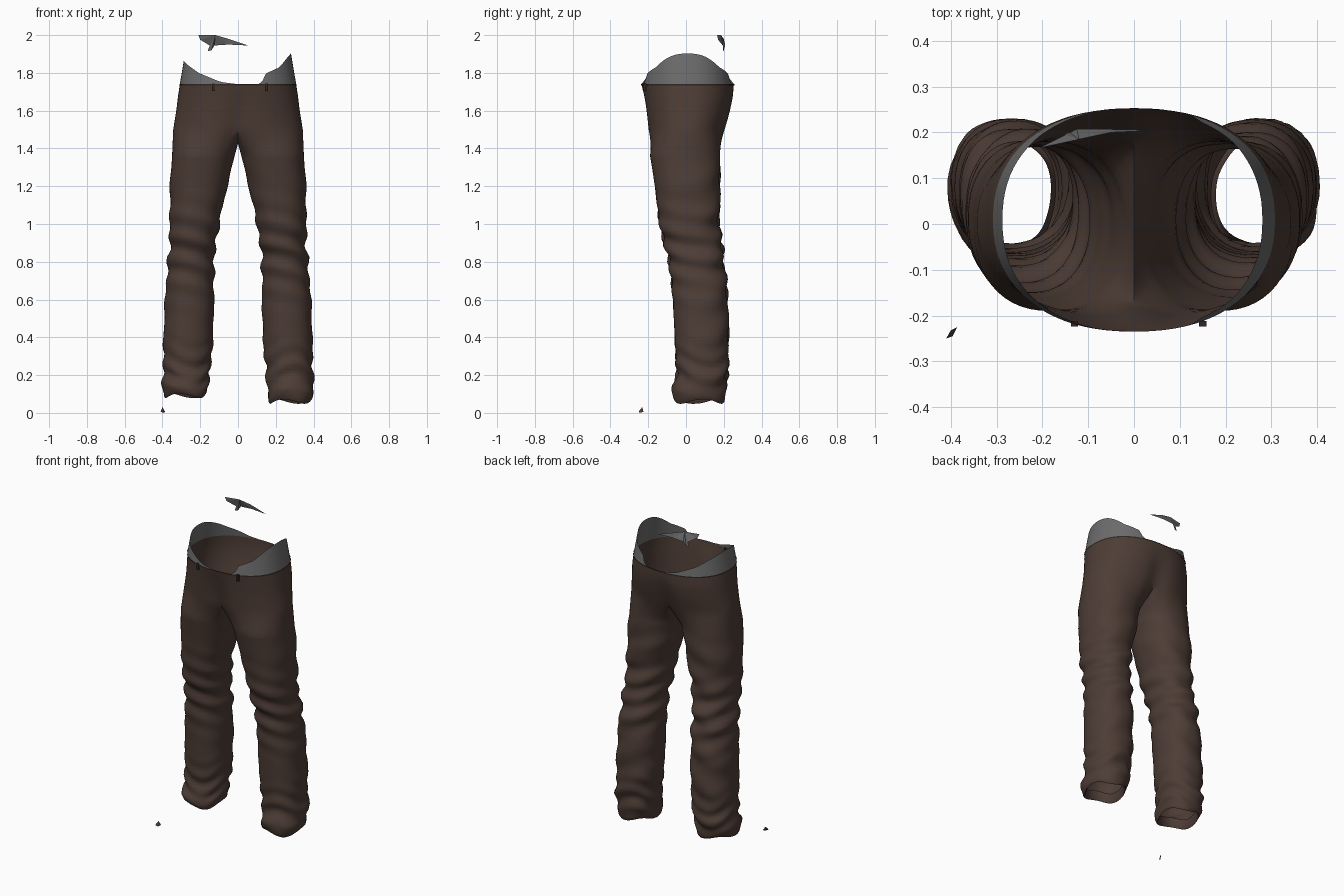
import bpy, bmesh, math
from mathutils import Vector

if "Cube" in bpy.data.objects:
    bpy.data.objects.remove(bpy.data.objects["Cube"])


def material(name, rgb):
    m = bpy.data.materials.new(name)
    m.diffuse_color = (*rgb, 1)
    m.use_nodes = True
    m.node_tree.nodes["Principled BSDF"].inputs["Base Color"].default_value = m.diffuse_color
    return m


BROWN = material("brown_cloth", (0.075, 0.046, 0.036))
GREY = material("grey_lining", (0.15, 0.15, 0.15))
DARK = material("dark_stitching", (0.03, 0.02, 0.016))

# Hip sections: z, half width, front y, back y
HIPS = [(1.74, .308, -.235, .253), (1.68, .317, -.226, .253), (1.6, .327, -.216, .24),
        (1.5, .343, -.205, .212)]
# Leg sections: z, inner x, outer x, front y, back y
LEGS = [(1.36, .018, .349, -.19, .18), (1.2, .056, .36, -.165, .18), (1.0, .10, .362, -.14, .175),
        (.9, .115, .362, -.115, .187), (.8, .127, .37, -.09, .2), (.6, .127, .387, -.07, .22),
        (.4, .132, .394, -.06, .225), (.2, .15, .397, -.05, .218), (.13, .16, .40, -.078, .21),
        (.09, .165, .393, -.065, .2)]
OUT, INN = 40, 14          # points on the outer arc and on the inseam arc
SWEEP = math.radians(140)  # leg angle where the outer arc ends


def sections(table, step):
    """Densely interpolate a table of sections from top to bottom."""
    rows = []
    for i in range(len(table) - 1):
        p = [table[max(0, min(len(table) - 1, i + k))] for k in (-1, 0, 1, 2)]
        n = max(1, round((p[1][0] - p[2][0]) / step))
        for j in range(n):
            t = j / n
            row = []
            for a, b, c, d in zip(*p):
                m0, m1 = (c - a) / 2, (d - b) / 2
                lim = abs(c - b) * 1.5
                m0, m1 = max(-lim, min(lim, m0)), max(-lim, min(lim, m1))
                row.append((2*t**3 - 3*t*t + 1) * b + (t**3 - 2*t*t + t) * m0
                           + (3*t*t - 2*t**3) * c + (t**3 - t*t) * m1)
            rows.append(row)
    return rows + [list(table[-1])]


def oval(a, n=2.25):
    c, s = math.cos(a), math.sin(a)
    return (math.copysign(abs(c) ** (2 / n), c), math.copysign(abs(s) ** (2 / n), s))


def lerp_table(pts, x):
    for (a, u), (b, v) in zip(pts, pts[1:]):
        if x <= b:
            return u + (v - u) * (x - a) / (b - a)
    return pts[-1][1]


def hip_ring(z, rx, yf, yb, side):
    ring = []
    for i in range(OUT + 1):
        c, s = oval(-math.pi / 2 + math.pi * i / OUT)
        x, cy, ry = rx * max(c, 0), (yf + yb) / 2, (yb - yf) / 2
        if i in (0, OUT):
            x = 0
        low = max(0, min(1, (1.72 - z) / .22))
        y = cy + ry * s * (1 - .14 * low * math.exp(-(x / .06) ** 2))
        ring.append(Vector((side * x, y, z)))
    return ring


def leg_ring(z, xi, xo, yf, yb, side, fold=1.0):
    angles = [-SWEEP + 2 * SWEEP * i / OUT for i in range(OUT + 1)]
    gap = 2 * math.pi - 2 * SWEEP
    angles += [SWEEP + gap * (i + 1) / (INN + 1) for i in range(INN)]
    # Cloth folds gather at the knee, behind the thigh and above the hem
    knee = math.exp(-((z - .85) / .2) ** 2)
    hem = math.exp(-((z - .22) / .12) ** 2)
    ring = []
    for a in angles:
        c, s = oval(a)
        back = .5 + .5 * math.sin(a)
        w = .011 * knee * math.sin(z * 52 + 2.2 * math.sin(a + side) + side)
        w += .010 * hem * math.sin(z * 62 + 2.5 * math.sin(a * 2 + side))
        w += .006 * back * math.sin(z * 30 + 3 * math.cos(a + .4 * side))
        k = 1 + fold * w / .15 * min(1, max(0, (1.36 - z) / .15))
        zz = z
        if z < .25:                      # uneven hem, lower on one leg
            f = (.25 - z) / .16
            zz += f * ((-.022 if side > 0 else .008) + .012 * math.sin(3 * a + side))
        ring.append(Vector((side * ((xi + xo) / 2 + (xo - xi) / 2 * c * k),
                            (yf + yb) / 2 + (yb - yf) / 2 * s * k, zz)))
    return ring


def finish(bm, name, mat, smooth=True):
    bmesh.ops.remove_doubles(bm, verts=bm.verts, dist=1e-4)
    bmesh.ops.recalc_face_normals(bm, faces=bm.faces)
    me = bpy.data.meshes.new(name)
    bm.to_mesh(me)
    bm.free()
    me.materials.append(mat)
    ob = bpy.data.objects.new(name, me)
    bpy.context.collection.objects.link(ob)
    if smooth:
        bpy.ops.object.select_all(action='DESELECT')
        ob.select_set(True)
        bpy.context.view_layer.objects.active = ob
        bpy.ops.object.shade_smooth_by_angle(angle=math.radians(50))
    return ob


def loft(bm, rings, closed):
    vs = [[bm.verts.new(p) for p in r] for r in rings]
    n = len(rings[0])
    for a, b in zip(vs, vs[1:]):
        for i in range(n if closed else n - 1):
            j = (i + 1) % n
            bm.faces.new((a[i], a[j], b[j], b[i]))


# Trousers: hips, crotch and both legs as one open cloth shell
bm = bmesh.new()
for side in (1, -1):
    hips = [hip_ring(*r, side) for r in sections(HIPS, .03)]
    loft(bm, hips, False)
    rim = list(hips[-1])
    front, rear = rim[0], rim[-1]
    for i in range(INN):                 # curved seam between the legs
        t = (i + 1) / (INN + 1)
        y = rear.y + (front.y - rear.y) * t
        rim.append(Vector((0, y, 1.5 - .075 * math.sin(math.pi * t) ** .6)))
    legs = [leg_ring(*r, side) for r in sections(LEGS, .02)]
    mid = [[p.lerp(q, t) for p, q in zip(rim, legs[0])] for t in (.25, .5, .75)]
    # Hem turned up inside the leg
    last = legs[-1]
    c = sum(last, Vector()) / len(last)
    lip = [[Vector((c.x + (p.x - c.x) * k, c.y + (p.y - c.y) * k, p.z + h)) for p in last]
           for k, h in ((.95, -.008), (.88, .005), (.85, .05))]
    loft(bm, [rim] + mid + legs + lip, True)
finish(bm, "trousers", BROWN)

# Grey lining rising above the waist at the sides, higher on one side
RISE = {1: [(0, 0), (.4, 0), (.48, .055), (.75, .09), (.95, .15), (1, .163)],
        -1: [(0, 0), (.3, .012), (.7, .06), (.93, .105), (1, .122)]}
bm = bmesh.new()
for side in (1, -1):
    base = hip_ring(*HIPS[0], side)
    rings = []
    for k in range(6):
        ring = []
        for p in base:
            h = lerp_table(RISE[side], min(1, abs(p.x) / .308)) * k / 5
            inward = 1 - .55 * h
            ring.append(Vector((p.x * inward, p.y * inward, p.z + h)))
        rings.append(ring)
    loft(bm, rings, False)
bmesh.ops.dissolve_degenerate(bm, edges=bm.edges, dist=1e-4)
finish(bm, "waist_lining", GREY)

# Thin stitched line around the waist
bm = bmesh.new()
for side in (1, -1):
    a = hip_ring(1.742, .311, -.238, .256, side)
    loft(bm, [a, [p - Vector((0, 0, .008)) for p in a]], False)
finish(bm, "waist_seam", DARK)

# Belt loops at the front
for x, name in ((-.13, "belt_loop_left"), (.15, "belt_loop_right")):
    bm = bmesh.new()
    bmesh.ops.create_cube(bm, size=1)
    for v in bm.verts:
        v.co = Vector((v.co.x * .016 + x, v.co.y * .012 - .218, v.co.z * .04 + 1.725))
    finish(bm, name, DARK, False)


def scrap(name, pts, mat):
    bm = bmesh.new()
    bm.faces.new([bm.verts.new(p) for p in pts])
    bmesh.ops.triangulate(bm, faces=bm.faces)
    finish(bm, name, mat, False)


# Loose cloth scraps above the waist and beside the hem
scrap("upper_scrap", [(-.21, .165, 2.0), (-.12, .185, 2.0), (-.05, .2, 1.98), (.055, .205, 1.945),
                      (-.05, .207, 1.95), (-.125, .207, 1.945), (-.14, .2, 1.92),
                      (-.16, .195, 1.915), (-.15, .195, 1.945), (-.2, .17, 1.975)], GREY)
scrap("lower_scrap", [(-.41, -.25, .008), (-.40, -.232, .03), (-.386, -.225, .006),
                      (-.396, -.245, 0)], BROWN)
